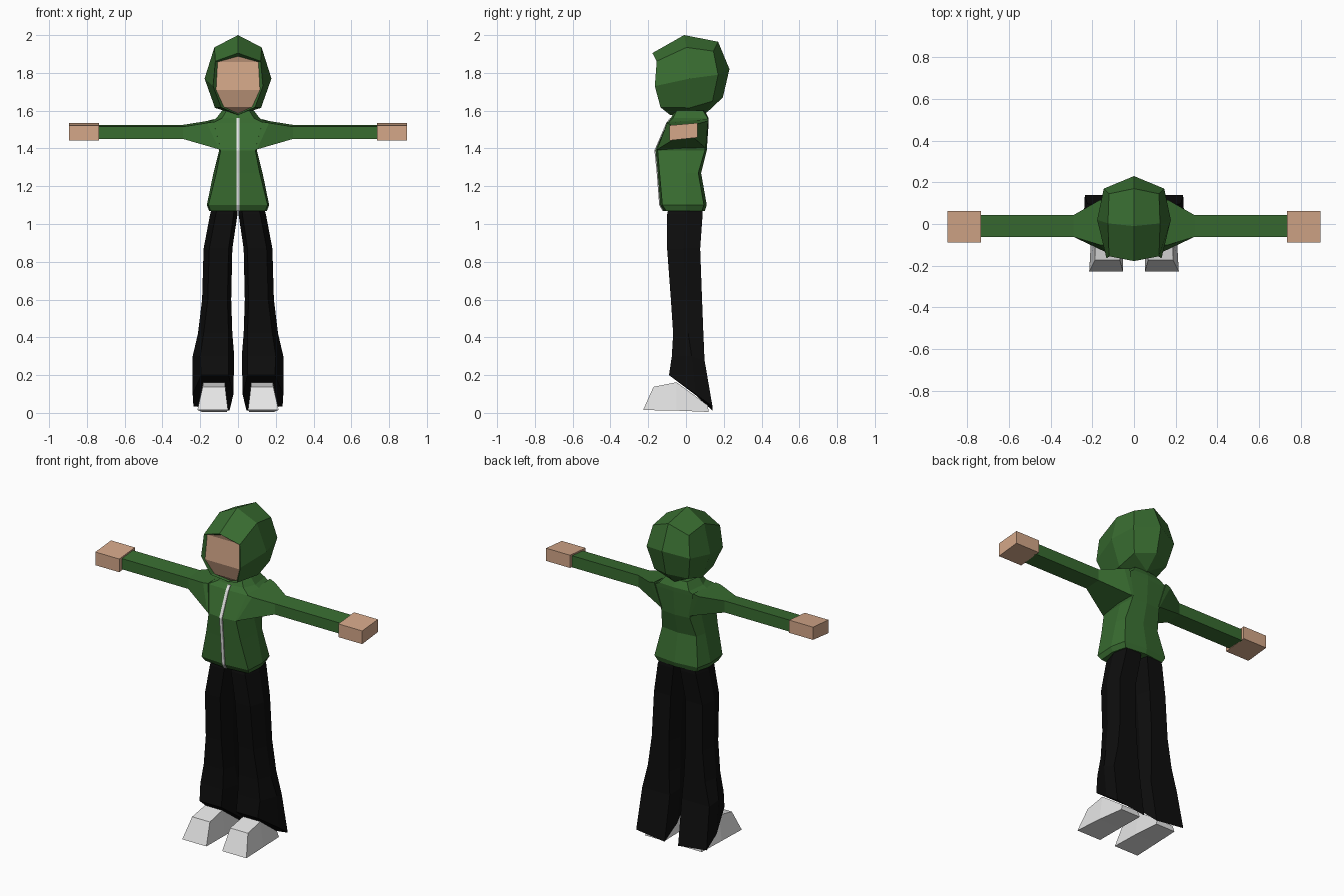
import bpy, bmesh
from mathutils import Vector


def material(name, rgb):
    m = bpy.data.materials.new(name)
    m.diffuse_color = (*rgb, 1)
    return m


GREEN = material("jacket green", (0.04, 0.15, 0.03))
SKIN = material("skin", (0.66, 0.39, 0.25))
BLACK = material("trouser black", (0.004, 0.004, 0.004))
WHITE = material("shoe white", (0.78, 0.78, 0.78))


def make(name, points, faces, mats):
    """Mesh from points and (indices, material slot) faces."""
    bm = bmesh.new()
    vs = [bm.verts.new(p) for p in points]
    for idx, slot in faces:
        bm.faces.new([vs[i] for i in idx]).material_index = slot
    bmesh.ops.recalc_face_normals(bm, faces=bm.faces)
    me = bpy.data.meshes.new(name)
    bm.to_mesh(me)
    bm.free()
    for m in mats:
        me.materials.append(m)
    ob = bpy.data.objects.new(name, me)
    bpy.context.collection.objects.link(ob)
    return ob


def loft(name, rings, mat):
    """Capped skin through rings of equal length."""
    n = len(rings[0])
    pts = [p for r in rings for p in r]
    faces = [((k * n + i, k * n + (i + 1) % n, (k + 1) * n + (i + 1) % n, (k + 1) * n + i), 0)
             for k in range(len(rings) - 1) for i in range(n)]
    faces += [(tuple(range(n)), 0), (tuple(range(len(pts) - n, len(pts))), 0)]
    return make(name, pts, faces, [mat])


def sym(half):
    """Close a half ring whose first and last points lie on the centre plane."""
    return half + [(-x, y, z) for x, y, z in reversed(half[1:-1])]


def flip(rings, s):
    return [[(s * x, y, z) for x, y, z in r] for r in rings]


# Jacket body: z, centre front y, front corner, side x, back corner, centre back y
body = [
    (1.07, -.12, (.145, -.105), .153, (.13, .085), .10),
    (1.10, -.137, (.157, -.125), .165, (.145, .095), .11),
    (1.27, -.15, (.115, -.14), .13, (.115, .065), .08),
    (1.39, -.162, (.092, -.15), .10, (.095, .10), .11),
    (1.535, -.10, (.135, -.095), .16, (.14, .11), .12),
    (1.56, -.08, (.085, -.07), .115, (.10, .115), .12),
    (1.60, -.06, (.06, -.05), .085, (.07, .09), .10),
]
loft("jacket_body", [sym([(0, cf, z), (*f, z), (s, 0, z), (*b, z), (0, cb, z)])
                     for z, cf, f, s, b, cb in body], GREEN)

# Zip: thin strip along the centre front
zp = [(cf, z) for z, cf, *_ in body[:6]]
loft("zip", [[(-.009, y - .005, z), (.009, y - .005, z), (.009, y + .003, z), (-.009, y + .003, z)]
             for y, z in zp], WHITE)

# Sleeves, hands, trouser legs and shoes on both sides
arm = [
    [(.09, -.155, 1.39), (.09, .105, 1.405), (.13, .12, 1.555), (.13, -.10, 1.54)],
    [(.10, -.152, 1.395), (.10, .10, 1.405), (.165, .115, 1.545), (.165, -.10, 1.535)],
    [(.29, -.062, 1.45), (.29, .043, 1.455), (.29, .043, 1.525), (.29, -.062, 1.515)],
    [(.74, -.062, 1.45), (.74, .043, 1.455), (.74, .043, 1.525), (.74, -.062, 1.515)],
]
hand = [[(x, -.088, 1.442), (x, .062, 1.458), (x, .062, 1.535), (x, -.088, 1.522)]
        for x in (.735, .895)]
# Leg rings: inner x, outer x, front y, back y, z
leg = [[(xi + .02, yf, z), (xo - .03, yf, z), (xo, (yf + yb) / 2, z),
        (xo - .02, yb, z), (xi + .02, yb, z), (xi, (yf + yb) / 2, z)]
       for xi, xo, yf, yb, z in [
           (0, .135, -.09, .085, 1.10), (.003, .148, -.10, .088, 1.05),
           (.03, .182, -.10, .075, .87), (.036, .19, -.08, .085, .60),
           (.03, .212, -.068, .092, .42)]]
leg += [
    [(.05, -.075, .30), (.20, -.075, .30), (.24, .03, .30),
     (.225, .098, .28), (.04, .098, .28), (.02, .03, .30)],
    [(.05, -.09, .20), (.195, -.09, .20), (.24, .05, .10),
     (.236, .14, .035), (.045, .14, .012), (.025, .05, .095)],
]
shoe = [
    [(.053, -.227, .015), (.215, -.227, .015), (.187, -.172, .138), (.068, -.172, .138)],
    [(.055, -.05, .012), (.205, -.05, .012), (.185, -.05, .162), (.07, -.05, .162)],
    [(.06, .12, .005), (.19, .12, .005), (.18, .115, .04), (.07, .115, .04)],
]
for side, s in (("right", -1), ("left", 1)):
    loft("sleeve_" + side, flip(arm, s), GREEN)
    loft("hand_" + side, flip(hand, s), SKIN)
    loft("trouser_leg_" + side, flip(leg, s), BLACK)
    loft("shoe_" + side, flip(shoe, s), WHITE)

# Hooded head: half rings run top, upper, side, lower, bottom
hood = [
    [(0, -.15, 1.888), (.108, -.14, 1.858), (.116, -.15, 1.71), (.075, -.118, 1.62), (0, -.075, 1.585)],
    [(0, -.178, 1.905), (.12, -.155, 1.862), (.132, -.165, 1.73), (.09, -.135, 1.618), (0, -.085, 1.578)],
    [(0, -.01, 2.0), (.125, .003, 1.935), (.177, .02, 1.77), (.122, .02, 1.615), (0, .02, 1.575)],
    [(0, .17, 1.965), (.12, .145, 1.915), (.145, .17, 1.79), (.115, .14, 1.65), (0, .11, 1.59)],
]
pts = [p for r in hood for p in sym(r)] + [(0, .23, 1.82), (0, .195, 1.67)]
faces = [((k * 8 + i, k * 8 + (i + 1) % 8, k * 8 + 8 + (i + 1) % 8, k * 8 + 8 + i), 0)
         for k in range(3) for i in range(8)]
# Back of the hood
for t, u, sd, lo, b in ((24, 25, 26, 27, 28), (24, 31, 30, 29, 28)):
    faces += [((t, u, sd, 32), 0), ((sd, lo, 33, 32), 0), ((lo, b, 33), 0)]
# Face inside the opening
faces += [((0, 1, 7), 1), ((1, 2, 6, 7), 1), ((2, 3, 5, 6), 1), ((3, 4, 5), 1)]
make("hooded_head", pts, faces, [GREEN, SKIN])
